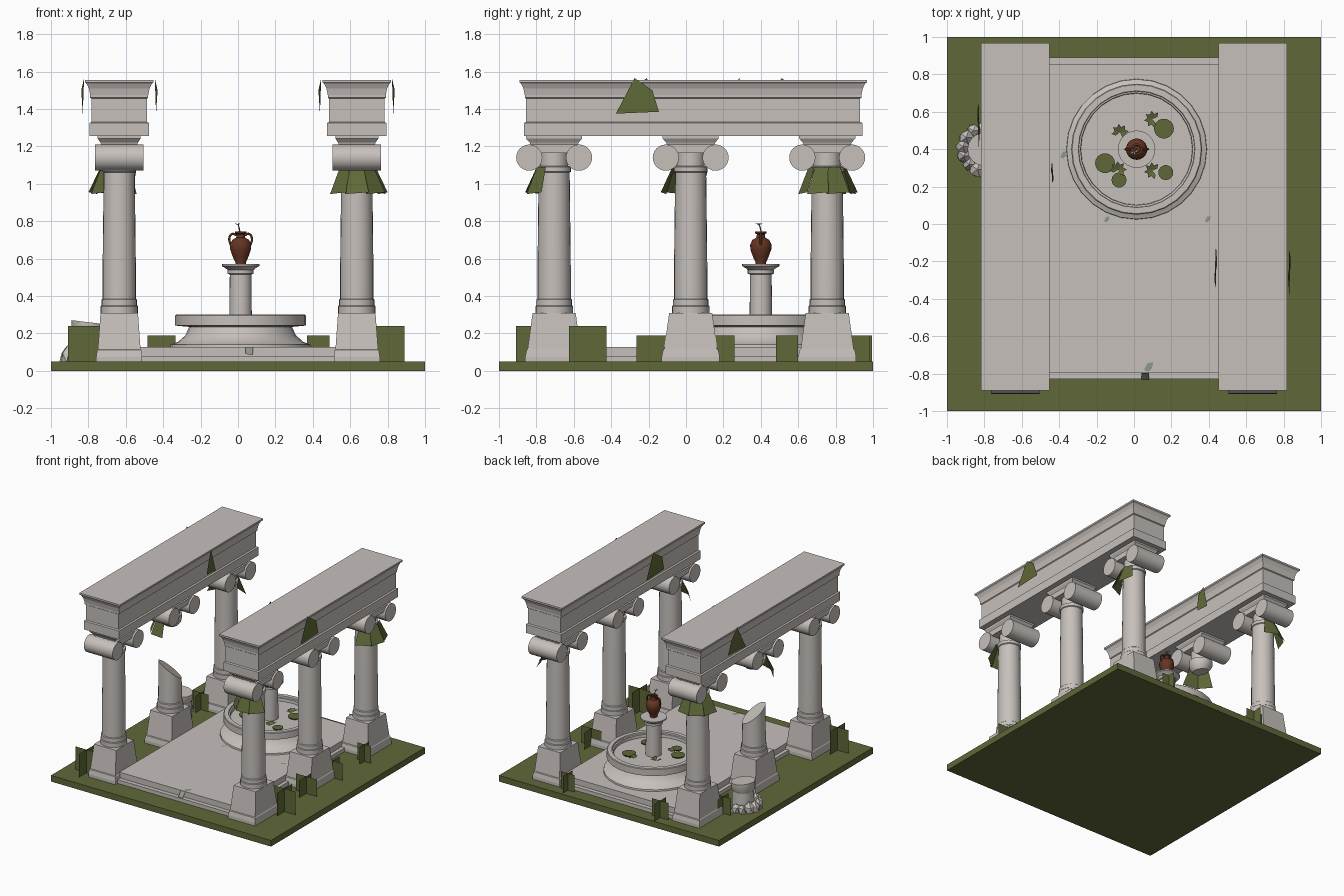
import bpy, bmesh, math, random
from mathutils import Vector, Matrix

random.seed(4)
cube = bpy.data.objects.get("Cube")
if cube:
    bpy.data.objects.remove(cube)


def material(name, rgb):
    m = bpy.data.materials.new(name)
    m.use_nodes = True
    m.diffuse_color = (*rgb, 1)
    m.node_tree.nodes["Principled BSDF"].inputs["Base Color"].default_value = (*rgb, 1)
    return m


STONE = material("pale stone", (0.57, 0.53, 0.50))
MOSS = material("moss green", (0.115, 0.14, 0.04))
CLAY = material("brown clay", (0.13, 0.035, 0.016))
LICHEN = material("grey lichen", (0.27, 0.31, 0.24))
WHITE = material("petal white", (0.7, 0.68, 0.65))


def finish(name, bm, mat, smooth=False):
    bmesh.ops.recalc_face_normals(bm, faces=bm.faces)
    me = bpy.data.meshes.new(name)
    bm.to_mesh(me)
    bm.free()
    me.materials.append(mat)
    ob = bpy.data.objects.new(name, me)
    bpy.context.collection.objects.link(ob)
    if smooth:
        bpy.ops.object.select_all(action='DESELECT')
        ob.select_set(True)
        bpy.context.view_layer.objects.active = ob
        bpy.ops.object.shade_smooth_by_angle(angle=math.radians(35))
    return ob


def loft(name, rings, mat, smooth=False):
    """Skin a stack of equal point rings and cap both ends."""
    bm = bmesh.new()
    loops = [[bm.verts.new(p) for p in ring] for ring in rings]
    n = len(loops[0])
    for a, b in zip(loops, loops[1:]):
        for i in range(n):
            j = (i + 1) % n
            bm.faces.new((a[i], a[j], b[j], b[i]))
    bm.faces.new(loops[0][::-1])
    bm.faces.new(loops[-1])
    return finish(name, bm, mat, smooth)


def lathe(name, x, y, profile, mat, sides=24, tilt=lambda dx, dy, z: z):
    """Turn (radius, z) pairs; tilt can shift heights for broken ends."""
    turn = [i * math.tau / sides for i in range(sides)]
    rings = [[(x + r * math.cos(t), y + r * math.sin(t),
               tilt(r * math.cos(t), r * math.sin(t), z)) for t in turn] for r, z in profile]
    return loft(name, rings, mat, True)


def tiers(name, x, y, levels, mat):
    """Rectangular moulding from (half x, half y, z) levels."""
    return loft(name, [[(x - a, y - b, z), (x + a, y - b, z), (x + a, y + b, z), (x - a, y + b, z)]
                       for a, b, z in levels], mat)


def sheet(name, points, mat):
    bm = bmesh.new()
    bm.faces.new([bm.verts.new(p) for p in points])
    return finish(name, bm, mat)


# Ground and stepped floor
tiers("ground", 0, 0, [(1, 1, 0), (1, 1, 0.05)], MOSS)
tiers("floor_steps", 0, 0.03, [(0.55, 0.86, 0.05), (0.55, 0.86, 0.08),
                               (0.52, 0.825, 0.08), (0.52, 0.825, 0.127)], STONE)

# Columns with plinths and scrolled capitals
FOOT = [(0.1, 0.31), (0.1, 0.345), (0.095, 0.35), (0.095, 0.38), (0.089, 0.385)]
NECK = [(0.083, 1.06), (0.09, 1.065), (0.09, 1.09), (0.075, 1.095), (0.075, 1.18)]


def column(label, x, y, broken):
    tiers(label + "_plinth", x, y, [(0.123, 0.155, 0.05), (0.123, 0.155, 0.075), (0.118, 0.148, 0.11),
                                    (0.114, 0.142, 0.115), (0.1, 0.115, 0.31)], STONE)
    if broken:
        lathe(label + "_stump", x, y, FOOT + [(0.087, 0.63)], STONE,
              tilt=lambda dx, dy, z: z - 0.6 * (dx + dy) if z > 0.6 else z)
        lathe(label + "_fragment", x, y, [(0.06, 1.01), (0.083, 1.04)] + NECK[1:], STONE,
              tilt=lambda dx, dy, z: z - 0.15 * dx if z < 1.05 else z)
    else:
        lathe(label + "_shaft", x, y, FOOT + [(0.089, 0.55)] + NECK, STONE)
    tiers(label + "_capital_bridge", x, y, [(0.115, 0.135, 1.165), (0.115, 0.135, 1.21)], STONE)
    tiers(label + "_abacus", x, y, [(0.095, 0.125, 1.205), (0.1, 0.13, 1.22), (0.115, 0.15, 1.242),
                                    (0.115, 0.15, 1.257)], STONE)
    for side in (-1, 1):
        bm = bmesh.new()
        bmesh.ops.create_cone(bm, cap_ends=True, segments=24, radius1=0.07, radius2=0.07, depth=0.26,
                              matrix=Matrix.Translation((x, y + side * 0.133, 1.14))
                              @ Matrix.Rotation(math.pi / 2, 4, 'Y'))
        finish(label + "_scroll", bm, STONE, True)


for sx, side in ((-1, "right"), (1, "left")):
    for k, row in enumerate(("front", "middle", "rear")):
        column(f"{row}_{side}_column", sx * 0.635, 0.025 + (k - 1) * 0.73, sx < 0 and k == 1)
    # Moulded beam
    tiers(side + "_beam", sx * 0.635, 0.038,
          [(h, h + 0.745, z) for h, z in ((0.16, 1.255), (0.16, 1.325), (0.148, 1.33), (0.148, 1.455),
                                          (0.155, 1.46), (0.155, 1.475), (0.162, 1.51), (0.174, 1.535),
                                          (0.184, 1.542), (0.184, 1.556))], STONE)

# Fountain basin and pedestal
FX, FY = 0.014, 0.40
lathe("fountain_basin", FX, FY, [(0.376, 0.125), (0.374, 0.14), (0.335, 0.155), (0.295, 0.19), (0.275, 0.235),
                                 (0.35, 0.242), (0.35, 0.295), (0.345, 0.3), (0.312, 0.3), (0.31, 0.288),
                                 (0.3, 0.285), (0.298, 0.262)], STONE, 28)
lathe("fountain_pedestal", FX, FY, [(0.06, 0.26), (0.058, 0.515), (0.07, 0.52), (0.07, 0.54), (0.082, 0.55),
                                    (0.1, 0.56), (0.1, 0.57)], STONE)

# Clay jar with two handles
lathe("jar", FX, FY, [(0.028, 0.57), (0.028, 0.58), (0.042, 0.61), (0.056, 0.65), (0.057, 0.675), (0.045, 0.7),
                      (0.024, 0.712), (0.021, 0.73), (0.031, 0.736), (0.031, 0.744), (0.02, 0.744),
                      (0.018, 0.71)], CLAY)


def tube(name, points, radius, mat):
    cu = bpy.data.curves.new(name, 'CURVE')
    cu.dimensions = '3D'
    cu.bevel_depth = radius
    cu.bevel_resolution = 2
    cu.resolution_u = 6
    sp = cu.splines.new('BEZIER')
    sp.bezier_points.add(len(points) - 1)
    for bp, co in zip(sp.bezier_points, points):
        bp.co = co
        bp.handle_left_type = bp.handle_right_type = 'AUTO'
    cu.materials.append(mat)
    bpy.context.collection.objects.link(bpy.data.objects.new(name, cu))


for s in (-1, 1):
    tube("jar_handle", [(FX + s * a, FY, z) for a, z in ((0.022, 0.725), (0.045, 0.732), (0.06, 0.71),
                                                       (0.052, 0.67))], 0.006, CLAY)

# Sprig in the jar
tube("sprig_stem", [(FX, FY, 0.71), (FX - 0.005, FY, 0.75), (FX - 0.014, FY - 0.01, 0.785)], 0.003, MOSS)
for k in range(5):
    t = k * math.tau / 5
    c = Vector((FX - 0.014, FY - 0.01, 0.778))
    sheet("sprig_petal", [c, c + Vector((0.014 * math.cos(t - .4), 0.014 * math.sin(t - .4), 0.008)),
                          c + Vector((0.02 * math.cos(t), 0.02 * math.sin(t), 0.012)),
                          c + Vector((0.014 * math.cos(t + .4), 0.014 * math.sin(t + .4), 0.008))], WHITE)

# Lily pads and leaf rosettes in the basin
for x, y, r in ((0.16, 0.51, 0.053), (-0.155, 0.325, 0.053), (0.17, 0.275, 0.04), (-0.08, 0.235, 0.04)):
    lathe("lily_pad", x, y, [(r * 0.9, 0.262), (r, 0.272)], MOSS, 18)
for x, y in ((-0.075, 0.49), (0.1, 0.56), (0.1, 0.285), (-0.085, 0.29)):
    for k in range(6):
        t = k * 0.8 + x * 9
        d, w = Vector((math.cos(t), math.sin(t), 0)), Vector((-math.sin(t), math.cos(t), 0)) * 0.012
        c = Vector((x, y, 0.266))
        up = Vector((0, 0, 0.016))
        sheet("water_leaf", [c, c + d * 0.026 + w + up, c + d * 0.046 + up, c + d * 0.026 - w + up], MOSS)

# Lichen patches on the floor
for x, y, r in ((-0.375, 0.37, 0.02), (-0.145, 0.025, 0.016), (0.395, 0.025, 0.017), (0.08, -0.765, 0.026)):
    sheet("lichen_patch", [(x + r * a, y + r * b, 0.129) for a, b in
                           ((-1, -.6), (-.2, -1), (.6, -.3), (.9, 1), (-.3, .8))], LICHEN)
sheet("step_lichen", [(0.04, -0.833, 0.09), (0.08, -0.833, 0.085), (0.08, -0.797, 0.127), (0.04, -0.797, 0.127)], LICHEN)

# Crossed-card shrubs round the edges
for x, y, r, top in ((0.79, -0.525, 0.1, 0.24), (-0.81, -0.81, 0.1, 0.24), (0.74, -0.17, 0.095, 0.19),
                     (0.74, 0.17, 0.09, 0.19), (0.77, 0.54, 0.06, 0.19), (0.43, 0.92, 0.06, 0.19),
                     (-0.41, 0.92, 0.075, 0.19), (-0.75, 0.59, 0.07, 0.19)):
    for dx, dy in ((r, 0), (0, r)):
        sheet("shrub_card", [(x - dx, y - dy, 0.05), (x + dx, y + dy, 0.05),
                             (x + dx, y + dy, top), (x - dx, y - dy, top)], MOSS)

# Ivy sheets draped on the beam sides
for x, y, out, flip in ((0.818, -0.255, 1, 1), (0.45, -0.23, -1, -1), (-0.818, 0.53, -1, 1), (-0.45, 0.275, 1, -1)):
    w = 0.5 if abs(x) < 0.5 and y > 0 else 1
    sheet("beam_ivy", [(x + out * o, y + flip * w * dy, z) for o, dy, z in
                       ((0.012, -0.12, 1.375), (0.005, -0.02, 1.565), (0.02, 0.075, 1.5), (0.012, 0.11, 1.385))], MOSS)


# Ivy skirts hanging under capitals
def skirt(x, y, facing, panels):
    for k in range(panels):
        mid = math.radians(facing) + (k - (panels - 1) / 2) * 0.75
        ring = ((0.155, -0.42, 0.945), (0.165, 0.4, 0.955), (0.1, 0.36, 1.09), (0.1, -0.36, 1.09))
        sheet("capital_ivy", [(x + r * math.cos(mid + a), y + r * math.sin(mid + a), z) for r, a, z in ring], MOSS)


skirt(0.635, -0.705, -90, 3)
skirt(0.635, 0.755, -20, 3)
skirt(-0.635, 0.755, 120, 3)
skirt(-0.635, 0.025, -120, 2)

# Fallen drum with rubble
lathe("fallen_drum", -0.80, 0.40, [(0.085, 0.05), (0.083, 0.19), (0.09, 0.2), (0.09, 0.26)], STONE, 16,
      tilt=lambda dx, dy, z: z - 0.12 * dx if z > 0.25 else z)
for k in range(8):
    t = math.radians(95 + k * 26)
    bm = bmesh.new()
    size = random.uniform(0.035, 0.05)
    bmesh.ops.create_icosphere(bm, subdivisions=1, radius=size)
    for v in bm.verts:
        v.co *= random.uniform(0.8, 1.15)
        v.co.z = max(v.co.z * 1.4, -0.02)
    bmesh.ops.translate(bm, verts=bm.verts,
                        vec=(-0.80 + 0.115 * math.cos(t), 0.40 + 0.115 * math.sin(t), 0.07))
    finish("rubble_stone", bm, STONE)
